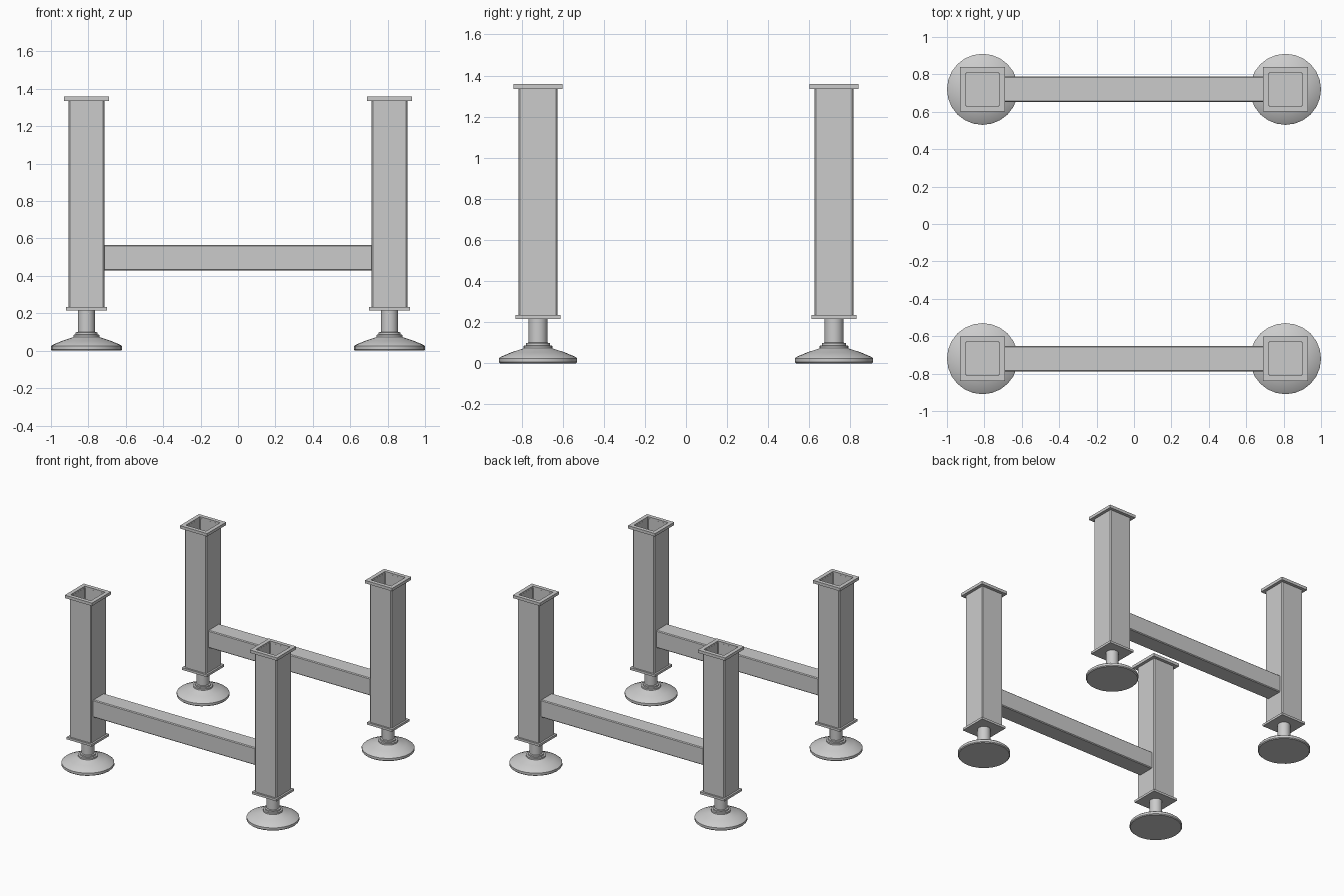
import bpy, bmesh
from math import cos, sin, tau

if "Cube" in bpy.data.objects:
    bpy.data.objects.remove(bpy.data.objects["Cube"])

LEG_X, LEG_Y = 0.81, 0.72


def square(half, chamfer=0.0):
    """Square outline, optionally with chamfered corners."""
    pts = []
    for sx, sy in ((1, 1), (-1, 1), (-1, -1), (1, -1)):
        if not chamfer:
            pts.append((sx * half, sy * half))
            continue
        a = (sx * half, sy * (half - chamfer))
        b = (sx * (half - chamfer), sy * half)
        pts += [a, b] if sx == sy else [b, a]
    return pts


def circle(radius, n=24):
    return [(radius * cos(tau * i / n), radius * sin(tau * i / n)) for i in range(n)]


def loft(name, loops, origin, hollow=False, smooth=False):
    """Skin a stack of (outline, z) loops; hollow joins last loop to first, else capped."""
    bm = bmesh.new()
    rings = [[bm.verts.new((x, y, z)) for x, y in pts] for pts, z in loops]
    pairs = list(zip(rings, rings[1:]))
    if hollow:
        pairs.append((rings[-1], rings[0]))
    else:
        bm.faces.new(rings[0])
        bm.faces.new(rings[-1])
    for lo, hi in pairs:
        for i in range(len(lo)):
            j = (i + 1) % len(lo)
            bm.faces.new((lo[i], lo[j], hi[j], hi[i]))
    bmesh.ops.recalc_face_normals(bm, faces=bm.faces[:])
    mesh = bpy.data.meshes.new(name)
    bm.to_mesh(mesh)
    bm.free()
    obj = bpy.data.objects.new(name, mesh)
    obj.location = origin
    bpy.context.collection.objects.link(obj)
    if smooth:
        bpy.ops.object.select_all(action='DESELECT')
        obj.select_set(True)
        bpy.context.view_layer.objects.active = obj
        bpy.ops.object.shade_smooth_by_angle(angle=0.5)
    return obj


# foot profile: (radius, z) from the floor up to the stem
FOOT = [(0.184, 0.0), (0.19, 0.006), (0.19, 0.024), (0.182, 0.031), (0.13, 0.053),
        (0.074, 0.071), (0.07, 0.073), (0.07, 0.085), (0.058, 0.087),
        (0.058, 0.098), (0.046, 0.1), (0.046, 0.218)]

for sy, side in ((-1, "front"), (1, "back")):
    for sx, hand in ((-1, "left"), (1, "right")):
        tag = f"{side}_{hand}"
        at = (sx * LEG_X, sy * LEG_Y, 0)

        # levelling foot with collar and stem
        loft(f"foot_{tag}", [(circle(r), z) for r, z in FOOT], at, smooth=True)

        # plate closing the bottom of the leg
        loft(f"bottom_plate_{tag}", [(square(0.109), 0.216), (square(0.109), 0.234)], at)

        # open square tube leg with softened corners
        outer, inner = square(0.095, 0.007), square(0.088, 0.004)
        loft(f"leg_{tag}", [(outer, 0.234), (outer, 1.345), (inner, 1.345), (inner, 0.234)],
             at, hollow=True)

        # flange ring around the open top
        rim, hole = square(0.119), square(0.0885)
        loft(f"top_flange_{tag}", [(rim, 1.335), (rim, 1.358), (hole, 1.358), (hole, 1.335)],
             at, hollow=True)

    # horizontal beam joining the two legs of one side
    section = square(0.069, 0.006)
    beam = loft(f"beam_{side}", [(section, -0.722), (section, 0.722)],
                (0, sy * LEG_Y, 0.497))
    beam.rotation_euler = (0, tau / 4, 0)
